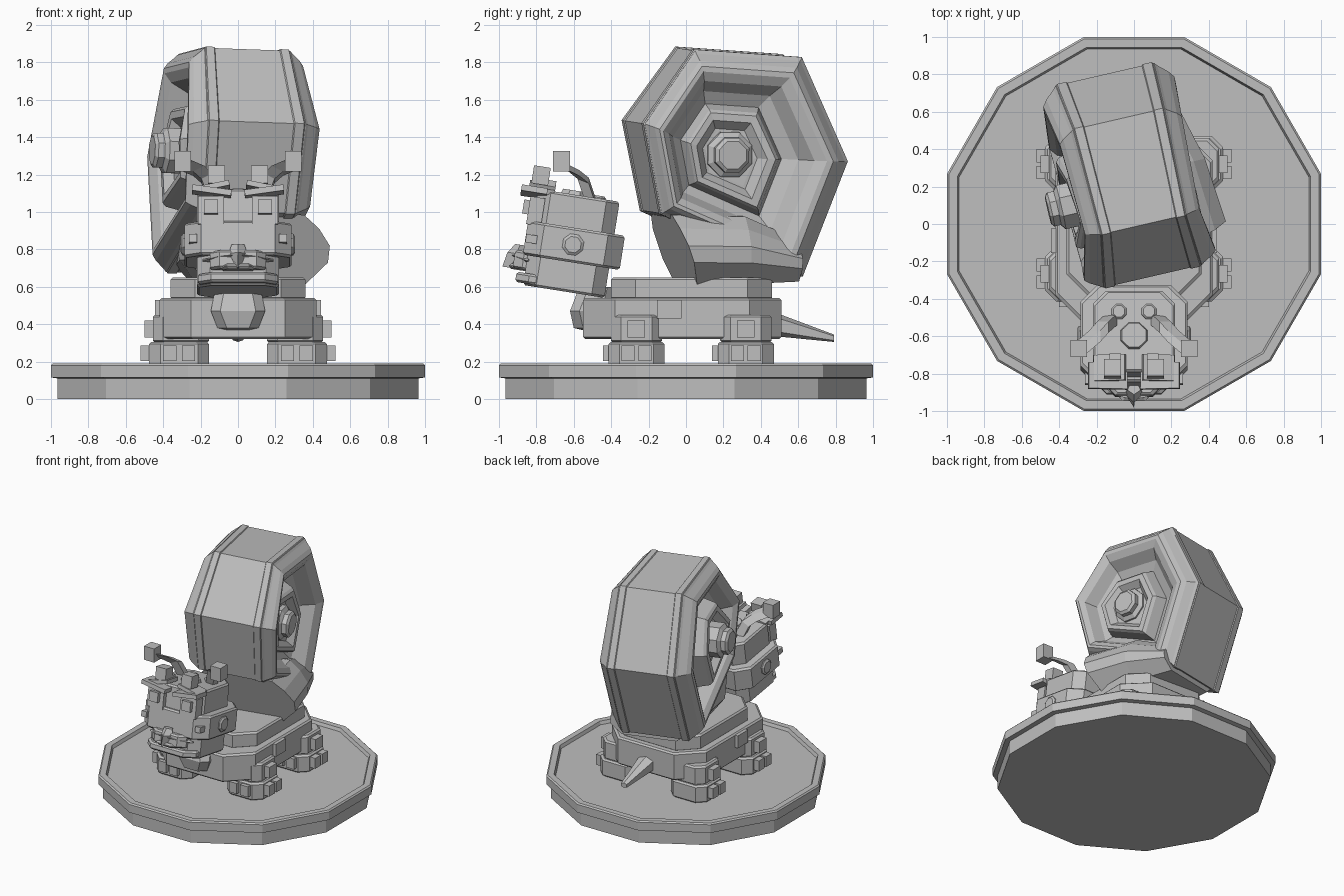
import bpy, bmesh, math
from mathutils import Matrix, Vector

cube = bpy.data.objects.get("Cube")
if cube:
    bpy.data.objects.remove(cube, do_unlink=True)

stone = bpy.data.materials.new("stone_grey")
stone.use_nodes = True
GREY = (0.52, 0.52, 0.52, 1)
stone.diffuse_color = GREY
stone.node_tree.nodes["Principled BSDF"].inputs["Base Color"].default_value = GREY

# Local frames: the head looks slightly up, the shell is turned sideways
WORLD = Matrix.Identity(4)
HEAD = Matrix.Translation((0, -0.6, 0.85)) @ Matrix.Rotation(math.radians(-9), 4, 'X')
SHELL = (Matrix.Translation((-0.03, 0.255, 1.3)) @ Matrix.Rotation(math.radians(13), 4, 'Z')
         @ Matrix.Rotation(math.radians(2), 4, 'Y'))


def loft(name, rings, frame=WORLD, caps=True):
    """Skin a row of equal-length point rings with flat faces."""
    bm = bmesh.new()
    rows = [[bm.verts.new(frame @ Vector(p)) for p in ring] for ring in rings]
    n = len(rows[0])
    for a, b in zip(rows, rows[1:]):
        for i in range(n):
            j = (i + 1) % n
            bm.faces.new((a[i], a[j], b[j], b[i]))
    if caps:
        bm.faces.new(rows[0][::-1])
        bm.faces.new(rows[-1])
    bmesh.ops.recalc_face_normals(bm, faces=bm.faces)
    mesh = bpy.data.meshes.new(name)
    bm.to_mesh(mesh)
    bm.free()
    mesh.materials.append(stone)
    obj = bpy.data.objects.new(name, mesh)
    bpy.context.collection.objects.link(obj)
    return obj


def plan(x, y, z, hx, hy, cut):
    """Rectangle with cut corners, lying flat at height z."""
    c = [(hx, -hy + cut), (hx, hy - cut), (hx - cut, hy), (cut - hx, hy),
         (-hx, hy - cut), (-hx, cut - hy), (cut - hx, -hy), (hx - cut, -hy)]
    return [(x + u, y + v, z) for u, v in c]


def block(name, x, y, z0, z1, hx, hy, cut=0.05, frame=WORLD, edge=0.012):
    """Cut-corner block with a thin bevel on its top and bottom."""
    rows = [(z0, edge), (z0 + edge, 0), (z1 - edge, 0), (z1, edge)]
    return loft(name, [plan(x, y, z, hx - e, hy - e, cut) for z, e in rows], frame)


def box(name, centre, half, frame=WORLD, turn=0, axis='Z'):
    """Plain box, optionally turned about one axis."""
    m = frame @ Matrix.Translation(centre) @ Matrix.Rotation(math.radians(turn), 4, axis)
    hx, hy, hz = half
    rings = [[(u * hx, v * hy, s * hz) for u, v in ((-1, -1), (1, -1), (1, 1), (-1, 1))]
             for s in (-1, 1)]
    return loft(name, rings, m)


def ngon(r, n, z, x=0, y=0):
    return [(x + r * math.cos(math.tau * (i + 0.5) / n),
             y + r * math.sin(math.tau * (i + 0.5) / n), z) for i in range(n)]


# Round base with a raised lip
apothem = math.cos(math.pi / 12)
loft("base", [ngon(r / apothem, 12, z) for r, z in
              ((0.965, 0), (0.965, 0.11), (1, 0.115), (1, 0.18), (0.99, 0.19),
               (0.945, 0.19), (0.935, 0.165))])

# Body
block("body_lower", 0, -0.02, 0.32, 0.54, 0.42, 0.53, 0.17)
block("body_upper", 0, 0.03, 0.53, 0.65, 0.36, 0.43, 0.13)
loft("chest", [plan(0, -0.42, 0.35, 0.08, 0.06, 0.04), plan(0, -0.5, 0.38, 0.11, 0.1, 0.05),
               plan(0, -0.51, 0.47, 0.145, 0.11, 0.05), plan(0, -0.47, 0.6, 0.12, 0.1, 0.05)])
loft("tail", [[(sx * w, y, z + sz * h) for sx, sz in ((-1, -0.6), (0, -1), (1, -0.6),
                                                     (1, 0.6), (0, 1), (-1, 0.6))]
              for y, z, w, h in ((0.43, 0.41, 0.075, 0.07), (0.79, 0.325, 0.025, 0.02))])

# Legs, toes and side pouches
for side, s in (("left", 1), ("right", -1)):
    box("pouch_" + side, (s * 0.42, -0.09, 0.48), (0.025, 0.065, 0.05))
    for end, y in (("front", -0.265), ("back", 0.32)):
        leg = end + "_" + side
        block("foot_" + leg, s * 0.315, y, 0.165, 0.305, 0.16, 0.15, 0.06)
        block("leg_" + leg, s * 0.305, y, 0.30, 0.45, 0.15, 0.137, 0.055)
        box("shin_stud_side_" + leg, (s * 0.465, y, 0.375), (0.035, 0.047, 0.045))
        box("shin_stud_front_" + leg, (s * 0.31, y - 0.135, 0.375), (0.047, 0.025, 0.045))
        for k in (-1, 1):
            box("toe_side_" + leg, (s * 0.48, y + k * 0.045, 0.245), (0.04, 0.035, 0.042))
            box("toe_front_" + leg, (s * 0.315 + k * 0.05, y - 0.15, 0.245), (0.035, 0.03, 0.042))

# Six-sided shell: a ring of corners (width, y, z) scaled along a stepped
# cross-section, whose inner steps drift forward towards the hub
CORNERS = [(1, -0.55, 0.18), (0.87, -0.27, 0.57), (0.93, 0.31, 0.53), (1, 0.56, -0.02),
           (1, 0.32, -0.63), (0.95, -0.45, -0.3)]
HUB_SHIFT = -0.08
half_profile = [(0.27, 1), (0.285, 0.975), (0.335, 0.91), (0.36, 0.86), (0.36, 0.81),
                (0.33, 0.72), (0.24, 0.62), (0.2, 0.5), (0.28, 0.45), (0.3, 0.42),
                (0.3, 0.35), (0.25, 0.27), (0.25, 0.24)]
# The right side's inner whorl stands further out
section = [(-a - (0.06 if k < 0.5 else 0), k) for a, k in half_profile[::-1]] + half_profile
loft("shell", [[(w * a, k * y + HUB_SHIFT * min(1, 1.6 * (1 - k)), k * z) for w, y, z in CORNERS]
               for a, k in section], SHELL)
SIDEWAYS = SHELL @ Matrix.Translation((0, HUB_SHIFT, 0.015)) @ Matrix.Rotation(math.pi / 2, 4, 'Y')
for name, s, reach in (("hub_left", 1, 0.33), ("hub_right", -1, 0.46)):
    loft(name, [ngon(r, 8, s * z) for r, z in
                ((0.13, 0.22), (0.13, reach - 0.07), (0.1, reach - 0.05),
                 (0.1, reach - 0.015), (0.08, reach))], SIDEWAYS)

# Raised straps along both shoulders of the shell
for s in (-1, 1):
    loft("shell_strap", [[(s * w * a, k * y, k * z) for w, y, z in CORNERS] for a, k in
                         ((0.20, 0.99), (0.21, 1.012), (0.26, 1.012), (0.275, 0.98))],
         SHELL, caps=False)

# Last whorl, opening forward beneath the shell and merging into its back
mouth = [(0.47, -0.57), (0.47, -0.48), (0.4, -0.39), (0.31, -0.32),
         (-0.2, -0.32), (-0.29, -0.42), (-0.29, -0.58), (-0.2, -0.69), (0.36, -0.69)]
loft("whorl_opening", [[(x * k, y + slope * z, (z + 0.66) * tall - 0.645) for x, z in mouth]
                       for y, k, slope, tall in ((-0.52, 1, -0.35, 1), (0, 0.93, 0, 0.97),
                                                 (0.3, 0.77, 0, 0.6))], SHELL)

# Head
block("skull", 0, -0.01, -0.28, 0.24, 0.22, 0.22, 0.07, HEAD)
block("cheek_band", 0, 0.005, -0.12, 0.065, 0.287, 0.262, 0.09, HEAD)
block("jaw", 0, -0.1, -0.27, -0.215, 0.215, 0.175, 0.07, HEAD)
block("muzzle", 0, -0.23, -0.2, -0.1, 0.15, 0.07, 0.05, HEAD)
block("lower_lip", 0, -0.25, -0.205, -0.175, 0.09, 0.07, 0.03, HEAD)
loft("beak", [[(-w, y, z), (0, y - d, z), (w, y, z), (0, -0.2, z)] for w, y, d, z in
              ((0.035, -0.28, 0.025, -0.07), (0.05, -0.29, 0.05, -0.12), (0.005, -0.31, 0.045, -0.2))], HEAD)
loft("crown_plate", [ngon(0.08, 8, 0.23, 0, -0.035), ngon(0.07, 8, 0.262, 0, -0.035)], HEAD)

for side, s in (("left", 1), ("right", -1)):
    # Face pieces
    box("eye_frame_" + side, (s * 0.145, -0.225, 0.12), (0.07, 0.04, 0.075), HEAD)
    box("eye_" + side, (s * 0.145, -0.27, 0.135), (0.038, 0.025, 0.038), HEAD)
    box("brow_" + side, (s * 0.14, -0.25, 0.22), (0.105, 0.07, 0.016), HEAD, s * -8, 'Y')
    box("upper_brow_" + side, (s * 0.13, -0.21, 0.25), (0.085, 0.07, 0.014), HEAD, s * 12, 'Y')
    box("cheek_stud_" + side, (s * 0.24, -0.225, -0.03), (0.022, 0.03, 0.022), HEAD)
    loft("moustache_" + side, [[(s * x, y, z), (s * x, y - d, z - 0.01), (s * x, y, z - h)]
                               for x, y, z, d, h in ((0.01, -0.27, -0.12, 0.05, 0.05),
                                                     (0.1, -0.25, -0.125, 0.05, 0.04),
                                                     (0.19, -0.22, -0.14, 0.01, 0.01))], HEAD)
    ear = HEAD @ Matrix.Translation((s * 0.27, 0, -0.025)) @ Matrix.Rotation(s * math.pi / 2, 4, 'Y')
    loft("ear_disc_" + side, [ngon(r, 8, z) for r, z in ((0.06, 0), (0.06, 0.025), (0.045, 0.035))], ear)
    loft("crown_stud_" + side, [ngon(r, 8, z, s * 0.08, 0.095) for r, z in
                                ((0.043, 0.22), (0.043, 0.245), (0.033, 0.255))], HEAD)

    # Short front horns and bent feelers ending in cubes
    box("horn_" + side, (s * 0.115, -0.775, 1.195), (0.045, 0.045, 0.048), WORLD, -9, 'X')
    box("horn_stem_" + side, (s * 0.1, -0.735, 1.12), (0.03, 0.035, 0.05), WORLD, -9, 'X')
    path = ((0.12, -0.51, 1.06), (0.165, -0.55, 1.18), (0.21, -0.6, 1.22), (0.28, -0.66, 1.25))
    loft("feeler_" + side, [[(s * (x + u * 0.03), y + v * 0.03, z - u * 0.015 - v * 0.012)
                             for u, v in ((-1, -1), (1, -1), (1, 1), (-1, 1))] for x, y, z in path])
    box("feeler_tip_" + side, (s * 0.295, -0.665, 1.27), (0.045, 0.045, 0.055))
